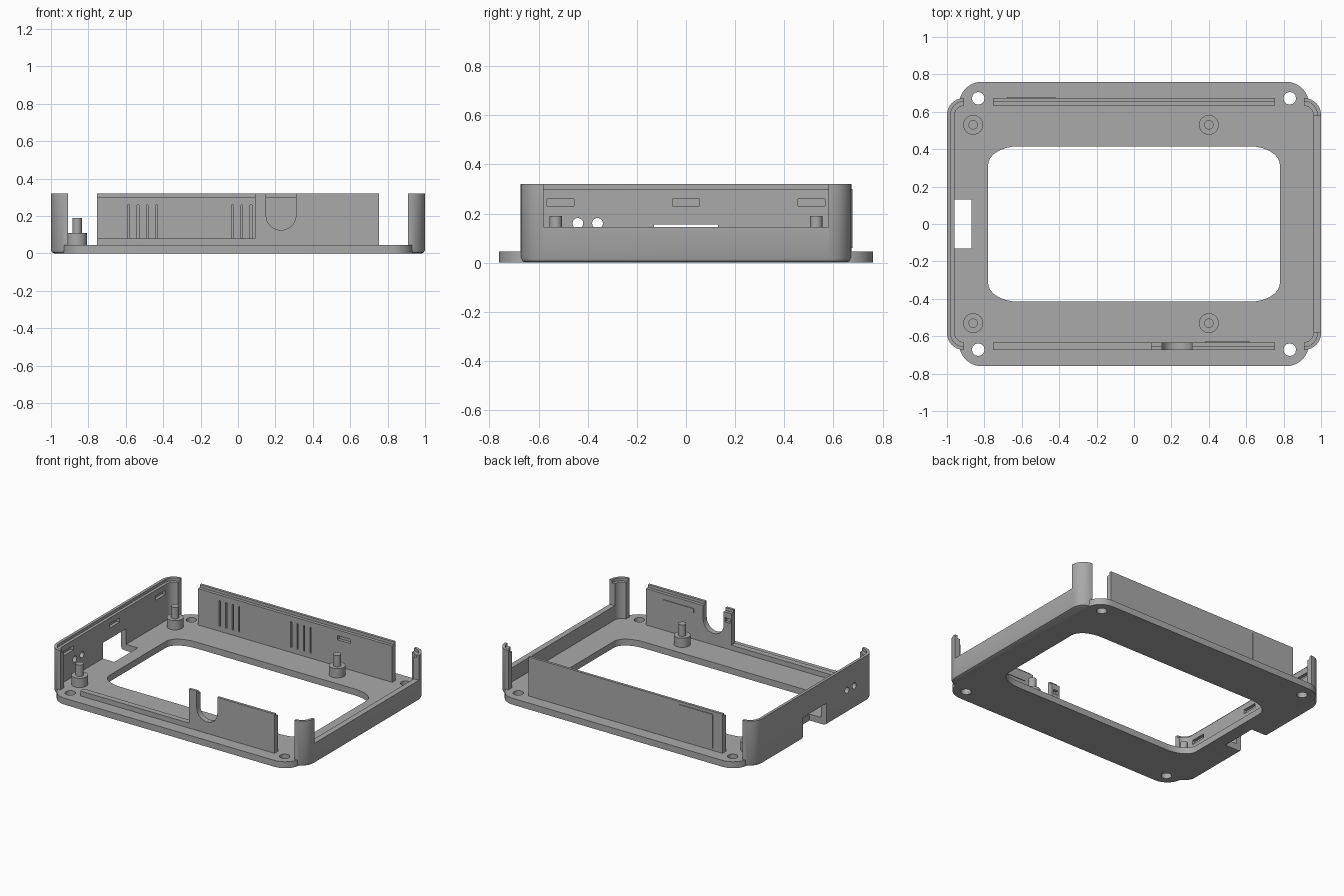
import bpy, bmesh
from math import sin, cos, pi

cube = bpy.data.objects.get("Cube")
if cube:
    bpy.data.objects.remove(cube, do_unlink=True)

GREY = (0.4, 0.4, 0.4, 1)
grey = bpy.data.materials.new("plain grey")
grey.use_nodes = True
grey.diffuse_color = GREY
grey.node_tree.nodes["Principled BSDF"].inputs["Base Color"].default_value = GREY


def make(name, bm):
    bmesh.ops.recalc_face_normals(bm, faces=bm.faces)
    mesh = bpy.data.meshes.new(name)
    bm.to_mesh(mesh)
    bm.free()
    mesh.materials.append(grey)
    ob = bpy.data.objects.new(name, mesh)
    bpy.context.collection.objects.link(ob)
    return ob


def loft(name, rings):
    """Closed solid through rings of equal point count."""
    bm = bmesh.new()
    loops = [[bm.verts.new(p) for p in ring] for ring in rings]
    n = len(loops[0])
    for a, b in zip(loops, loops[1:]):
        for i in range(n):
            j = (i + 1) % n
            bm.faces.new((a[i], a[j], b[j], b[i]))
    bm.faces.new(loops[0][::-1])
    bm.faces.new(loops[-1])
    return make(name, bm)


def rounded(hx, hy, rx, ry, z, steps=8):
    """Rounded rectangle outline at height z."""
    pts = []
    for k, (sx, sy) in enumerate(((1, 1), (-1, 1), (-1, -1), (1, -1))):
        for i in range(steps + 1):
            a = (k + i / steps) * pi / 2
            pts.append((sx * (hx - rx) + rx * cos(a), sy * (hy - ry) + ry * sin(a), z))
    return pts


def prism(name, hx, hy, rx, ry, z0, z1):
    return loft(name, [rounded(hx, hy, rx, ry, z) for z in (z0, z1)])


def box(name, x0, x1, y0, y1, z0, z1):
    return loft(name, [[(x0, y0, z), (x1, y0, z), (x1, y1, z), (x0, y1, z)] for z in (z0, z1)])


def cylinder(name, c, r, length, axis="z", n=24):
    """Cylinder starting at c and running along one axis."""
    rings = []
    for d in (0, length):
        ring = []
        for i in range(n):
            u, v = r * cos(2 * pi * i / n), r * sin(2 * pi * i / n)
            off = {"x": (d, u, v), "y": (u, d, v), "z": (u, v, d)}[axis]
            ring.append(tuple(p + q for p, q in zip(c, off)))
        rings.append(ring)
    return loft(name, rings)


def combine(ob, tools, operation="DIFFERENCE"):
    bpy.context.view_layer.objects.active = ob
    for tool in tools:
        mod = ob.modifiers.new("bool", "BOOLEAN")
        mod.operation = operation
        mod.solver = "EXACT"
        mod.object = tool
        bpy.ops.object.modifier_apply(modifier=mod.name)
        bpy.data.objects.remove(tool, do_unlink=True)


FLOOR, TOP, LIP = 0.045, 0.32, 0.30
OUT, MID, INN = 0.673, 0.655, 0.633

# Tray: end walls and corner posts with a softened bottom edge
tray = loft("tray", [rounded(1 - d, OUT - d, 0.09 - d, 0.09 - d, z)
                     for d, z in ((0.02, 0), (0.006, 0.006), (0, 0.02), (0, TOP))])
combine(tray, [
    prism("cut", 0.96, INN, 0.055, 0.055, FLOOR, 0.5),
    prism("cut", 0.98, MID, 0.07, 0.07, LIP, 0.5),
    box("cut", -0.91, 0.91, -0.8, 0.8, FLOOR, 0.5),
    box("cut", 0.93, 1.1, -0.58, 0.58, 0.145, 0.5),
])

# Flange plate joined to the tray floor
combine(tray, [prism("flange", 0.935, 0.76, 0.12, 0.12, 0, FLOOR)], "UNION")

# Central window, cable opening, screw holes, end wall holes and latch pockets
cuts = [prism("cut", 0.78, 0.415, 0.16, 0.1, -0.1, 0.1),
        box("cut", -1.1, -0.87, -0.13, 0.13, -0.1, 0.155)]
cuts += [cylinder("cut", (sx * 0.833, sy * 0.672, -0.1), 0.034, 0.2, n=12)
         for sx in (-1, 1) for sy in (-1, 1)]
cuts += [cylinder("cut", (-1.1, y, 0.16), 0.022, 0.2, "x", 16) for y in (-0.44, -0.36)]
cuts += [box("cut", -0.982, -0.9, y - 0.055, y + 0.055, 0.23, 0.26) for y in (-0.51, 0, 0.51)]
combine(tray, cuts)
tray.name = "tray"

# Back panel with inner lip step, ribbed grooves and a latch pocket
back = box("back_panel", -0.755, 0.755, INN, OUT, FLOOR - 0.01, TOP)
cuts = [box("cut", -0.8, 0.8, 0.6, MID, LIP, 0.5),
        box("cut", 0.33, 0.43, 0.6, MID, 0.23, 0.26)]
for start in (-0.585, -0.03):
    for i in range(4):
        x = start + i * 0.05
        cuts.append(box("cut", x - 0.005, x + 0.005, 0.6, 0.648, 0.08, 0.26))
combine(back, cuts)

# Front panel: low sill, post, round-bottomed notch and full-height part
front = box("front_panel", -0.755, 0.755, -OUT, -INN, FLOOR - 0.01, TOP)
combine(front, [
    box("cut", -0.8, 0.8, -MID, -0.6, LIP, 0.5),
    box("cut", -0.8, 0.09, -0.8, -0.5, 0.08, 0.5),
    cylinder("cut", (0.23, -0.8, 0.205), 0.08, 0.3, "y", 32),
    box("cut", 0.15, 0.31, -0.8, -0.5, 0.205, 0.5),
    box("cut", 0.1, 0.14, -MID, -0.6, 0.23, 0.26),
])

# Thin raised pads on the panels
box("back_pad", -0.68, -0.42, OUT - 0.005, OUT + 0.005, 0.06, 0.3)
box("front_pad", 0.38, 0.62, -INN - 0.005, -INN + 0.005, 0.23, 0.26)

# Standoffs with locating pins
for x in (-0.86, 0.4):
    for y in (-0.53, 0.53):
        foot = cylinder("standoff", (x, y, FLOOR - 0.01), 0.053, 0.075)
        combine(foot, [cylinder("pin", (x, y, FLOOR), 0.025, 0.145)], "UNION")

# Smooth the rounded surfaces, keep the edges crisp
for ob in bpy.context.scene.objects:
    if ob.type == "MESH" and grey.name in ob.data.materials:
        ob.select_set(True)
        bpy.context.view_layer.objects.active = ob
bpy.ops.object.shade_smooth_by_angle(angle=0.6)
